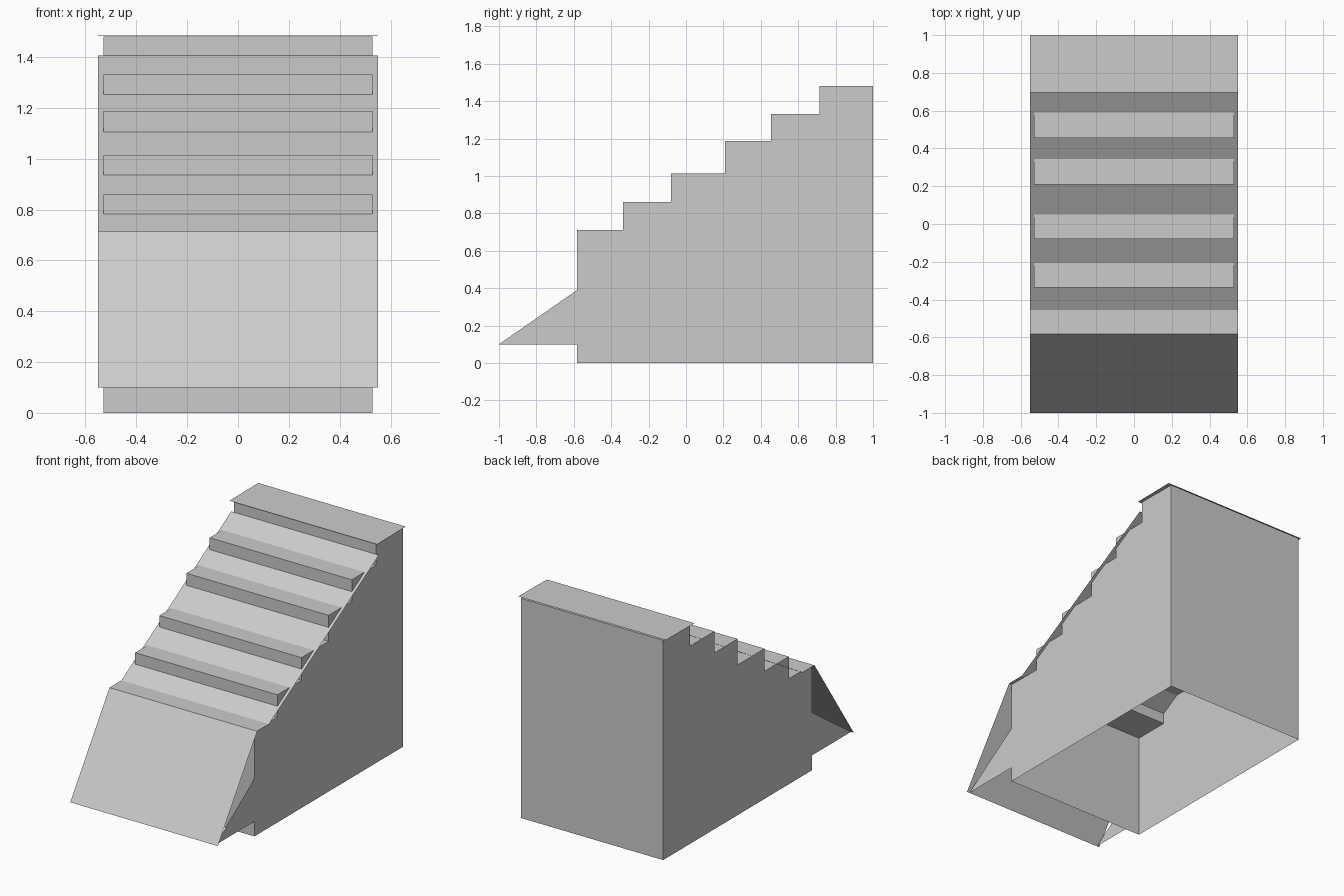
import bpy

if "Cube" in bpy.data.objects:
    bpy.data.objects.remove(bpy.data.objects["Cube"])

BODY, RUNNER = 0.53, 0.55   # half widths


def make_object(name, verts, faces):
    mesh = bpy.data.meshes.new(name)
    mesh.from_pydata(verts, [], faces)
    mesh.update()
    ob = bpy.data.objects.new(name, mesh)
    bpy.context.collection.objects.link(ob)
    return ob


def sheet(name, path, half):
    """Thin strip following a (y, z) path across the width."""
    verts = [(x, y, z) for y, z in path for x in (-half, half)]
    faces = [(2 * i, 2 * i + 1, 2 * i + 3, 2 * i + 2) for i in range(len(path) - 1)]
    return make_object(name, verts, faces)


# Stair body: stepped profile, hollow and open underneath
steps = [(-0.582, 0.71), (-0.337, 0.86), (-0.08, 1.012),
         (0.208, 1.187), (0.455, 1.332), (0.713, 1.48)]
profile = [(-0.582, 0.0)]
for i, (y, z) in enumerate(steps):
    next_y = steps[i + 1][0] if i + 1 < len(steps) else 1.0
    profile += [(y, z), (next_y, z)]
profile.append((1.0, 0.0))
n = len(profile)
verts = [(x, y, z) for x in (-BODY, BODY) for y, z in profile]
faces = [(i, i + n, i + n + 1, i + 1) for i in range(n - 1)]
faces += [tuple(range(n)), tuple(reversed(range(n, 2 * n)))]
make_object("stair_body", verts, faces)

# Triangular side brackets under the front panel
for side, name in ((-1, "left_bracket"), (1, "right_bracket")):
    tri = [(-1.0, 0.10), (-0.582, 0.10), (-0.582, 0.39)]
    make_object(name, [(side * BODY, y, z) for y, z in tri],
                [(0, 1, 2) if side > 0 else (2, 1, 0)])

# Sloped front panel, first landing and ramp running through the steps
sheet("ramp_sheet", [(-1.0, 0.10), (-0.582, 0.713), (-0.455, 0.713), (0.713, 1.405)], RUNNER)

# Overhanging top platform
sheet("top_platform", [(0.695, 1.484), (1.0, 1.487)], RUNNER)
